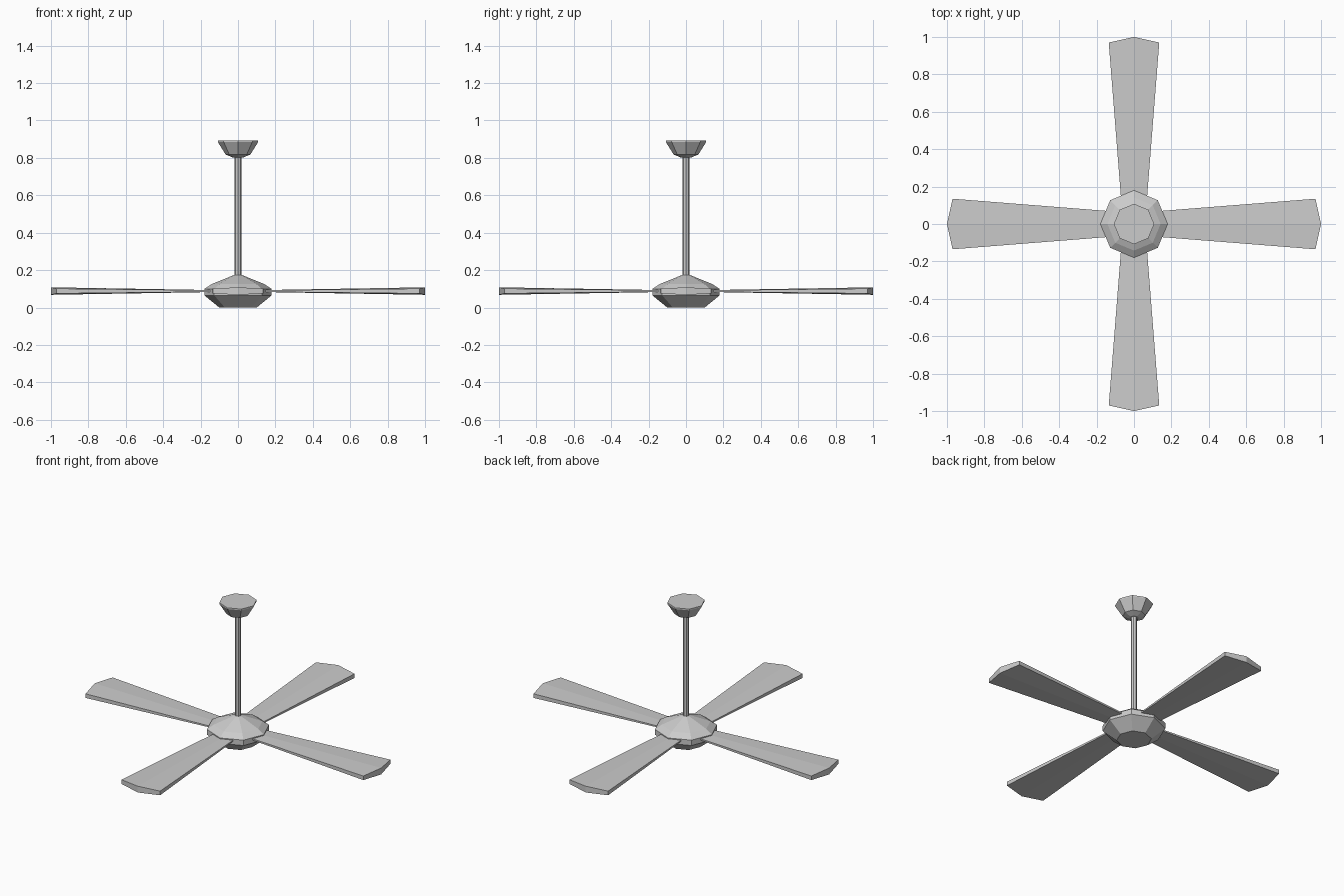
import bpy, bmesh, math

if "Cube" in bpy.data.objects:
    bpy.data.objects.remove(bpy.data.objects["Cube"])


def lathe(name, profile, sides=8):
    """Faceted solid of revolution from (radius, z) points, bottom to top."""
    bm = bmesh.new()
    rings = []
    for r, z in profile:
        rings.append([bm.verts.new((r * math.cos(2 * math.pi * i / sides),
                                    r * math.sin(2 * math.pi * i / sides), z))
                      for i in range(sides)])
    for low, high in zip(rings, rings[1:]):
        for i in range(sides):
            j = (i + 1) % sides
            bm.faces.new((low[i], low[j], high[j], high[i]))
    bm.faces.new(rings[0][::-1])
    bm.faces.new(rings[-1])
    return finish(name, bm)


def finish(name, bm):
    bmesh.ops.recalc_face_normals(bm, faces=bm.faces)
    mesh = bpy.data.meshes.new(name)
    bm.to_mesh(mesh)
    bm.free()
    ob = bpy.data.objects.new(name, mesh)
    bpy.context.collection.objects.link(ob)
    return ob


def blade(name, angle, z=0.088):
    """Flared blade with a faint centre ridge and a pointed tip."""
    bm = bmesh.new()
    # each station: edge x, ridge x, half width, edge and ridge half thickness
    stations = [(0.12, 0.12, 0.068, 0.004, 0.005),
                (0.97, 1.00, 0.135, 0.013, 0.020)]
    loops = []
    for xe, xr, w, te, tr in stations:
        section = [(xe, -w, -te), (xr, 0, -tr), (xe, w, -te),
                   (xe, w, te), (xr, 0, tr), (xe, -w, te)]
        loops.append([bm.verts.new((x, y, z + dz)) for x, y, dz in section])
    a, b = loops
    for i in range(6):
        j = (i + 1) % 6
        bm.faces.new((a[i], a[j], b[j], b[i]))
    # end caps, split along the ridge
    for s in loops:
        bm.faces.new((s[0], s[1], s[4], s[5]))
        bm.faces.new((s[1], s[2], s[3], s[4]))
    ob = finish(name, bm)
    ob.rotation_euler.z = angle


# Motor housing
lathe("motor_housing", [(0.10, 0), (0.18, 0.065), (0.18, 0.099),
                        (0.142, 0.125), (0.018, 0.175)])

# Down rod
lathe("down_rod", [(0.018, 0.165), (0.018, 0.81)])

# Ceiling canopy
lathe("ceiling_canopy", [(0.03, 0.803), (0.066, 0.818),
                         (0.108, 0.885), (0.108, 0.893)])

# Four blades
for k in range(4):
    blade(f"blade_{k + 1}", k * math.pi / 2)
